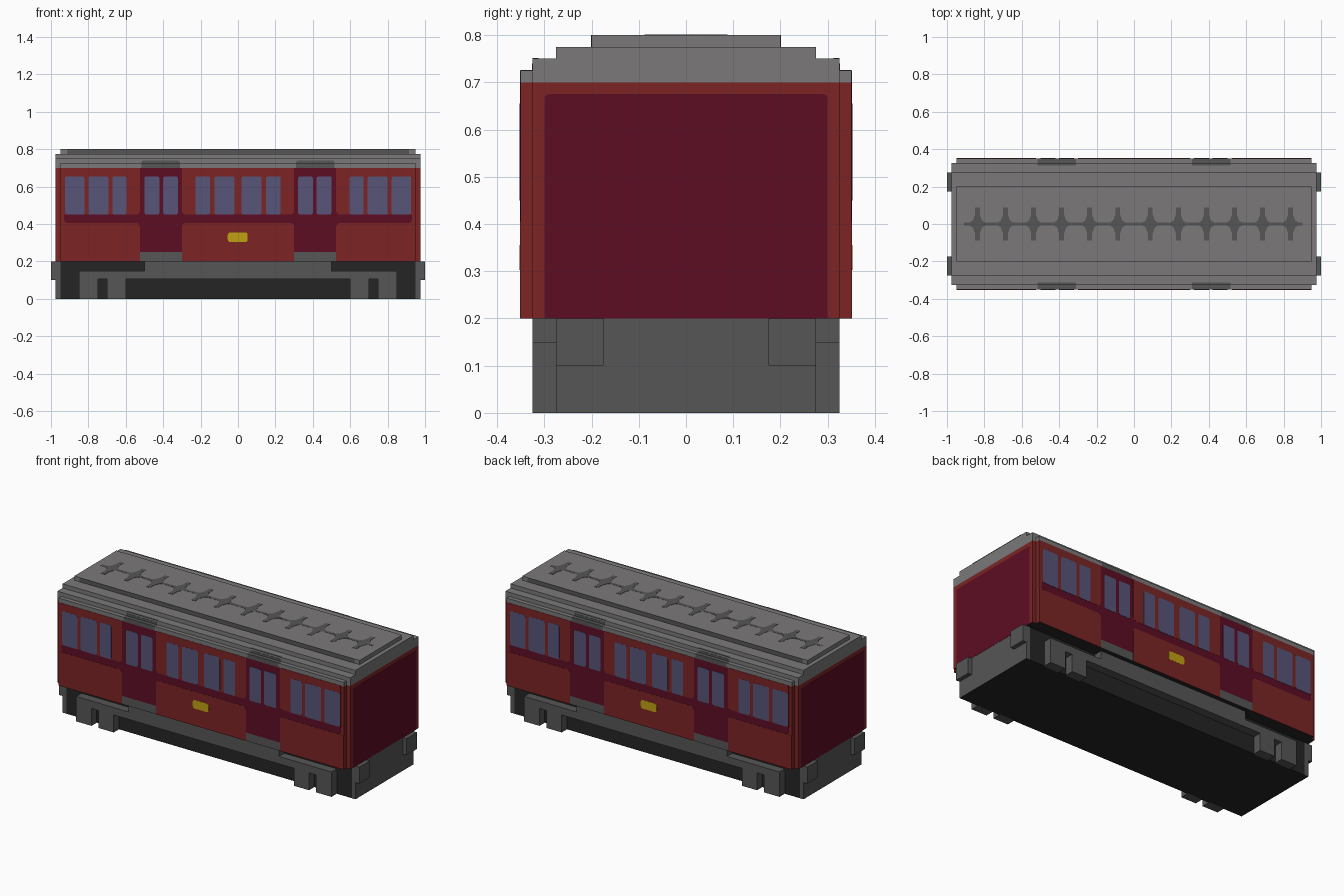
import bpy, bmesh, math
from mathutils import Matrix, Vector

if "Cube" in bpy.data.objects:
    bpy.data.objects.remove(bpy.data.objects["Cube"], do_unlink=True)


def material(name, hex_code):
    def lin(c):
        c /= 255
        return c / 12.92 if c <= 0.04045 else ((c + 0.055) / 1.055) ** 2.4
    col = [lin(int(hex_code[i:i + 2], 16)) for i in (0, 2, 4)] + [1.0]
    m = bpy.data.materials.new(name)
    m.use_nodes = True
    m.diffuse_color = col
    m.node_tree.nodes["Principled BSDF"].inputs["Base Color"].default_value = col
    return m


RED = material("brick red", "7C2424")
MAROON = material("dark maroon", "5D0D24")
ROOF = material("roof grey", "7B7979")
GREY = material("dark grey", "565656")
BLACK = material("underframe black", "252525")
GLASS = material("window blue", "575579")
GOLD = material("gold", "C0A012")

FLAT = Matrix.Identity(4)


def side(turns):
    """Upright plane facing -y, turned about z by quarter turns."""
    return Matrix.Rotation(turns * math.pi / 2, 4, 'Z') @ Matrix.Rotation(math.pi / 2, 4, 'X')


def prism(name, outlines, w0, w1, mats, frame=FLAT):
    """Extrude outlines from depth w0 to w1; mats[1] colours downward faces."""
    bm = bmesh.new()
    for pts in outlines:
        low = [bm.verts.new(frame @ Vector((u, v, w0))) for u, v in pts]
        top = [bm.verts.new(frame @ Vector((u, v, w1))) for u, v in pts]
        n = len(pts)
        bm.faces.new(low[::-1])
        bm.faces.new(top)
        for i in range(n):
            j = (i + 1) % n
            bm.faces.new((low[i], low[j], top[j], top[i]))
    bm.normal_update()
    if len(mats) > 1:
        for f in bm.faces:
            f.material_index = int(f.normal.z < -0.5)
    mesh = bpy.data.meshes.new(name)
    bm.to_mesh(mesh)
    bm.free()
    for m in mats:
        mesh.materials.append(m)
    ob = bpy.data.objects.new(name, mesh)
    bpy.context.collection.objects.link(ob)
    return ob


def rect(u0, u1, v0, v1, r=(0, 0, 0, 0)):
    """Rectangle with corner radii: bottom left, bottom right, top right, top left."""
    pts = []
    corners = ((u0, v0, 1, 1), (u1, v0, -1, 1), (u1, v1, -1, -1), (u0, v1, 1, -1))
    for k, (u, v, su, sv) in enumerate(corners):
        if not r[k]:
            pts.append((u, v))
            continue
        for s in range(4):
            a = math.pi + k * math.pi / 2 + s * math.pi / 6
            pts.append((u + su * r[k] + r[k] * math.cos(a), v + sv * r[k] + r[k] * math.sin(a)))
    return pts


def both(rects):
    """Add copies mirrored in u (radii swapped left to right)."""
    out = []
    for u0, u1, v0, v1, *r in rects:
        a, b, c, d = r[0] if r else (0, 0, 0, 0)
        out += [rect(u0, u1, v0, v1, (a, b, c, d)), rect(-u1, -u0, v0, v1, (b, a, d, c))]
    return out


def notched(x, y, n=0.025):
    """Plan rectangle with a small square notch at each corner."""
    a, b = x - n, y - n
    return [(-x, -b), (-a, -b), (-a, -y), (a, -y), (a, -b), (x, -b),
            (x, b), (a, b), (a, y), (-a, y), (-a, b), (-x, b)]


# Body shell and stepped roof
prism("body", [notched(0.975, 0.35)], 0.2, 0.7, [RED, BLACK])
prism("roof_eaves", [notched(0.975, 0.35)], 0.7, 0.725, [ROOF])
for i, (x, y) in enumerate([(0.975, 0.325), (0.975, 0.275), (0.95, 0.2)]):
    z = 0.725 + 0.025 * i
    prism(f"roof_step_{i + 1}", [rect(-x, x, -y, y)], z, z + 0.025, [ROOF])

# Roof ventilators joined by a thin duct
vents = [rect(-0.91, 0.9, -0.009, 0.009)]
half = [(0.055, 0), (0.025, 0.018), (0.013, 0.05), (0.013, 0.088)]
star = half + [(-u, v) for u, v in half[::-1]]
star += [(-u, -v) for u, v in half[1:]] + [(u, -v) for u, v in half[:0:-1]]
for k in range(6):
    for s in (-1, 1):
        vents.append([(s * (0.087 + 0.15 * k) + u, v) for u, v in star])
prism("roof_duct", vents[:1], 0.799, 0.8008, [GREY])
prism("roof_ventilators", vents[1:], 0.799, 0.8015, [GREY])

# Side and end panels
E = 0.02
R = 0.01
for turns, label in ((0, "front"), (2, "back")):
    f = side(turns)

    def panel(part, outlines, mat, lift, base=0.35):
        prism(f"{label}_{part}", outlines, base - 0.001, base + lift, [mat], f)

    panel("maroon_band", [rect(-0.93, 0.93, 0.405, 0.46, (E, E, 0, 0))], MAROON, 0.0008)
    panel("doors", both([(0.30, 0.525, 0.25, 0.7), (0.27, 0.555, 0.37, 0.5)]), MAROON, 0.0012)
    panel("door_sills", both([(0.30, 0.525, 0.2, 0.25)]), GREY, 0.0012)
    panel("lower_panels", both([(0.525, 0.95, 0.2, 0.405, (0, 0, 0, E))])
          + [rect(-0.30, 0.30, 0.2, 0.405, (0, 0, E, E))], RED, 0.0018)
    panel("upper_panels", both([(0.525, 0.93, 0.45, 0.7, (E, 0, 0, 0))])
          + [rect(-0.30, 0.30, 0.45, 0.7, (E, E, 0, 0))], RED, 0.0018)
    spans = [(0.02, 0.125), (0.15, 0.228), (0.322, 0.4), (0.42, 0.5),
             (0.597, 0.672), (0.693, 0.8), (0.822, 0.925)]
    panel("windows", both([(a, b, 0.45, 0.655, (R,) * 4) for a, b in spans]), GLASS, 0.0025)
    panel("side_plaque", [rect(-0.055, 0.052, 0.303, 0.355, (0.014,) * 4)], GOLD, 0.0025)

    # Dark hoods above the doors, following the roof steps
    panel("hood_lower", both([(0.31, 0.515, 0.7, 0.725)]), GREY, 0.0012)
    panel("hood_upper", both([(0.31, 0.515, 0.725, 0.74, (0, 0, R, R))]), GREY, 0.0012, 0.325)
    s = 1 if turns else -1
    for part, z, a, b in (("ledge", 0.725, 0.325, 0.35), ("cap", 0.75, 0.312, 0.325)):
        v0, v1 = sorted((s * a, s * b))
        prism(f"{label}_hood_{part}", both([(0.31, 0.515, v0, v1)]), z - 0.001, z + 0.0012, [GREY])

    # Dark strip along the edge of the top roof step
    panel("roof_strip", [rect(-0.915, 0.915, 0.775, 0.8)], GREY, 0.0012, 0.2)

    # Side frame with axle guards, and solebar above
    prism(f"{label}_solebar", [rect(-0.5, 0.5, 0.15, 0.2)], 0.27, 0.325, [GREY], f)
    prism(f"{label}_side_frame", [rect(-0.85, 0.85, 0.105, 0.15)], 0.27, 0.325, [GREY], f)
    prism(f"{label}_axle_guards", both([(0.6, 0.7, 0, 0.105), (0.748, 0.85, 0, 0.105)]),
          0.27, 0.325, [GREY], f)

for turns, label in ((1, "left"), (3, "right")):
    f = side(turns)
    prism(f"{label}_end_panel", [rect(-0.3, 0.3, 0.2, 0.675, (0, 0, R, R))],
          0.974, 0.9762, [MAROON], f)
    prism(f"{label}_end_beam", [rect(-0.275, 0.275, 0, 0.2)], 0.95, 0.975, [GREY, BLACK], f)
    prism(f"{label}_buffers", both([(0.175, 0.275, 0.1, 0.2)]), 0.97, 1.0, [GREY], f)

# Underframe core
prism("underframe", [rect(-0.95, 0.95, -0.275, 0.275)], 0, 0.2, [BLACK])
